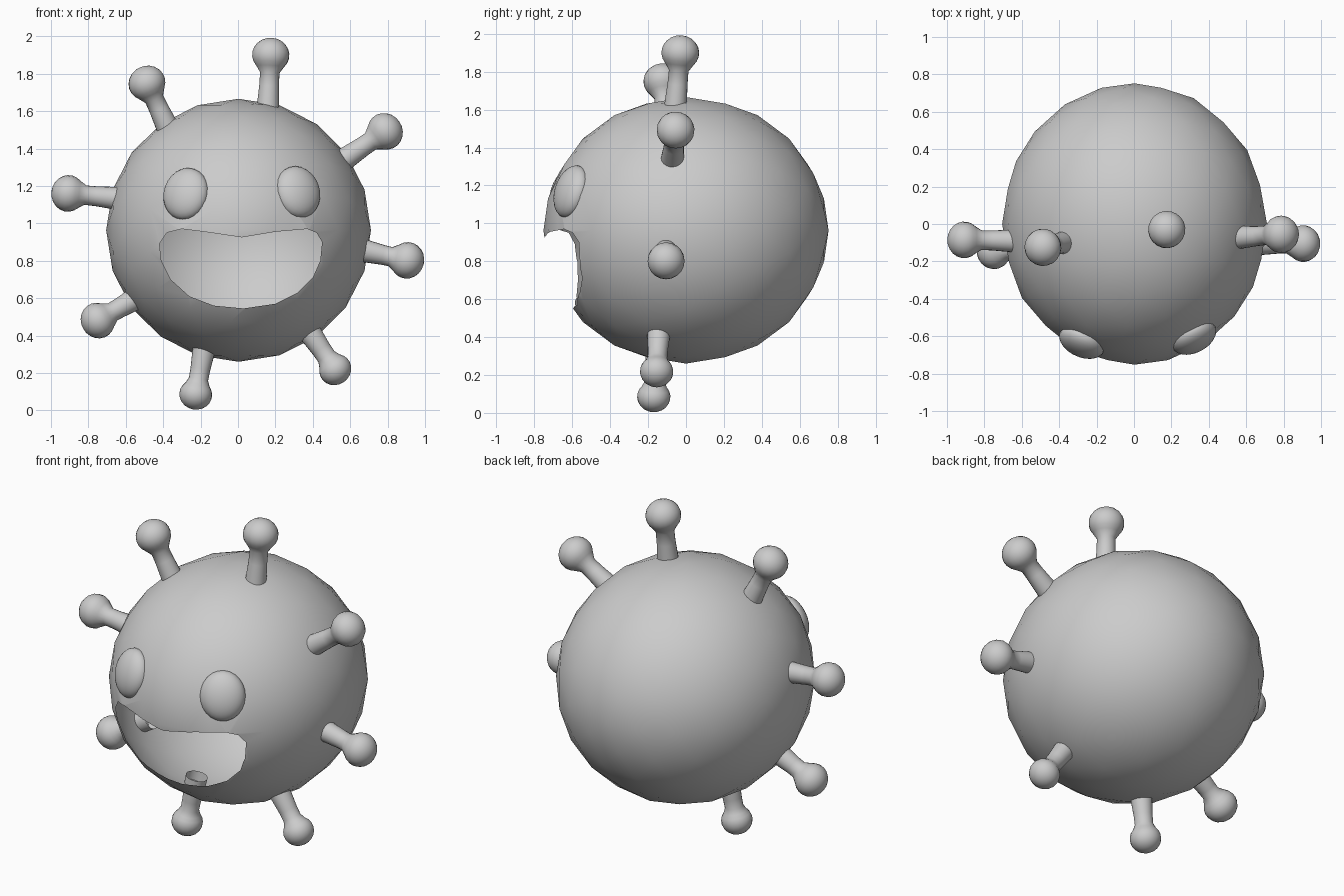
import bpy, bmesh, math
from mathutils import Vector, Matrix

if "Cube" in bpy.data.objects:
    bpy.data.objects.remove(bpy.data.objects["Cube"], do_unlink=True)

GREY = (0.6, 0.6, 0.6, 1)
mat = bpy.data.materials.new("plain_grey")
mat.use_nodes = True
mat.diffuse_color = GREY
mat.node_tree.nodes["Principled BSDF"].inputs["Base Color"].default_value = GREY

CENTRE = Vector((0.003, 0, 0.963))
RADII = Vector((0.708, 0.752, 0.703))


def add_object(name, bm, smooth=True):
    mesh = bpy.data.meshes.new(name)
    for face in bm.faces:
        face.smooth = smooth
    bm.to_mesh(mesh)
    bm.free()
    mesh.materials.append(mat)
    obj = bpy.data.objects.new(name, mesh)
    bpy.context.collection.objects.link(obj)
    return obj


# Body: hollow faceted ball with one pole facing the front
bm = bmesh.new()
bmesh.ops.create_icosphere(bm, subdivisions=3, radius=1)
bm.transform(Matrix.Translation(CENTRE) @ Matrix.Diagonal(RADII).to_4x4()
             @ Matrix.Rotation(math.pi / 2, 4, 'X'))
body = add_object("body", bm)

# Mouth cutter: smile outline pushed into the front of the body
SMILE = [(0.02, 0.925), (0.2, 0.955), (0.37, 0.97), (0.42, 0.95), (0.45, 0.9),
         (0.44, 0.8), (0.4, 0.71), (0.32, 0.63), (0.2, 0.57), (0.03, 0.545),
         (-0.13, 0.56), (-0.26, 0.61), (-0.36, 0.7), (-0.41, 0.8),
         (-0.42, 0.89), (-0.38, 0.95), (-0.3, 0.97), (-0.18, 0.955)]
bm = bmesh.new()
front = bm.faces.new([bm.verts.new((x, -1, z)) for x, z in SMILE])
extruded = bmesh.ops.extrude_face_region(bm, geom=[front], use_keep_orig=True)
bmesh.ops.translate(bm, vec=(0, 0.9, 0),
                    verts=[v for v in extruded["geom"] if isinstance(v, bmesh.types.BMVert)])
bmesh.ops.recalc_face_normals(bm, faces=bm.faces)
cutter = add_object("mouth_cutter", bm)
cutter.hide_render = True
cutter.hide_viewport = True

cut = body.modifiers.new("mouth", 'BOOLEAN')
cut.object = cutter
cut.operation = 'DIFFERENCE'
cut.solver = 'EXACT'
depsgraph = bpy.context.evaluated_depsgraph_get()
bm = bmesh.new()
bm.from_mesh(body.evaluated_get(depsgraph).to_mesh())
body.modifiers.clear()


# Remove the pocket walls so that the mouth opens into the hollow body
def depth(face):
    p = face.calc_center_median() - CENTRE
    return Vector((p.x / RADII.x, p.y / RADII.y, p.z / RADII.z)).length


bmesh.ops.delete(bm, geom=[f for f in bm.faces if depth(f) < 0.9], context='FACES')
for f in bm.faces:
    f.smooth = True
    f.material_index = 0
bm.to_mesh(body.data)
bm.free()
bpy.data.objects.remove(cutter, do_unlink=True)


# Eyes: flattened ovals lying on the body
def add_eye(name, pos):
    bm = bmesh.new()
    bmesh.ops.create_uvsphere(bm, u_segments=24, v_segments=16, radius=1)
    normal = (Vector(pos) - CENTRE).normalized()
    side = Vector((0, 0, 1)).cross(normal).normalized()
    up = normal.cross(side)
    turn = Matrix((side, up, normal)).transposed().to_4x4()
    bm.transform(Matrix.Translation(pos) @ turn @ Matrix.Diagonal((0.128, 0.143, 0.075, 1)))
    add_object(name, bm)


add_eye("left_eye", (0.32, -0.605, 1.167))
add_eye("right_eye", (-0.278, -0.63, 1.157))


# Spikes: lathed stem that swells into a rounded knob
def add_spike(name, base, knob, radius, segments=20):
    base, knob = Vector(base), Vector(knob)
    axis = knob - base
    length = axis.length
    profile = [(0.062, -0.06), (0.06, 0), (0.053, length * 0.4), (0.052, length - radius * 0.95)]
    for i in range(9):
        a = math.radians(-42 + 132 * i / 8)
        profile.append((radius * math.cos(a), length + radius * 0.92 * math.sin(a)))
    bm = bmesh.new()
    verts = [bm.verts.new((r, 0, h)) for r, h in profile]
    edges = [bm.edges.new(pair) for pair in zip(verts, verts[1:])]
    bmesh.ops.spin(bm, geom=verts + edges, cent=(0, 0, 0), axis=(0, 0, 1),
                   angle=2 * math.pi, steps=segments)
    bmesh.ops.remove_doubles(bm, verts=bm.verts, dist=0.0005)
    bmesh.ops.recalc_face_normals(bm, faces=bm.faces)
    bm.transform(Matrix.Translation(base) @ axis.to_track_quat('Z', 'Y').to_matrix().to_4x4())
    add_object(name, bm)


SPIKES = {
    "top_spike": ((0.16, -0.055, 1.62), (0.175, -0.03, 1.9), 0.1),
    "upper_right_spike": ((-0.38, -0.1, 1.52), (-0.487, -0.125, 1.75), 0.1),
    "right_spike": ((-0.66, -0.09, 1.135), (-0.908, -0.085, 1.16), 0.098),
    "lower_right_spike": ((-0.56, -0.12, 0.59), (-0.75, -0.145, 0.48), 0.097),
    "bottom_right_spike": ((-0.185, -0.155, 0.31), (-0.226, -0.17, 0.085), 0.088),
    "bottom_left_spike": ((0.395, -0.145, 0.4), (0.52, -0.155, 0.218), 0.088),
    "left_spike": ((0.69, -0.105, 0.85), (0.905, -0.105, 0.802), 0.098),
    "upper_left_spike": ((0.58, -0.07, 1.35), (0.787, -0.055, 1.492), 0.1),
}
for name, (base, knob, radius) in SPIKES.items():
    add_spike(name, base, knob, radius)
